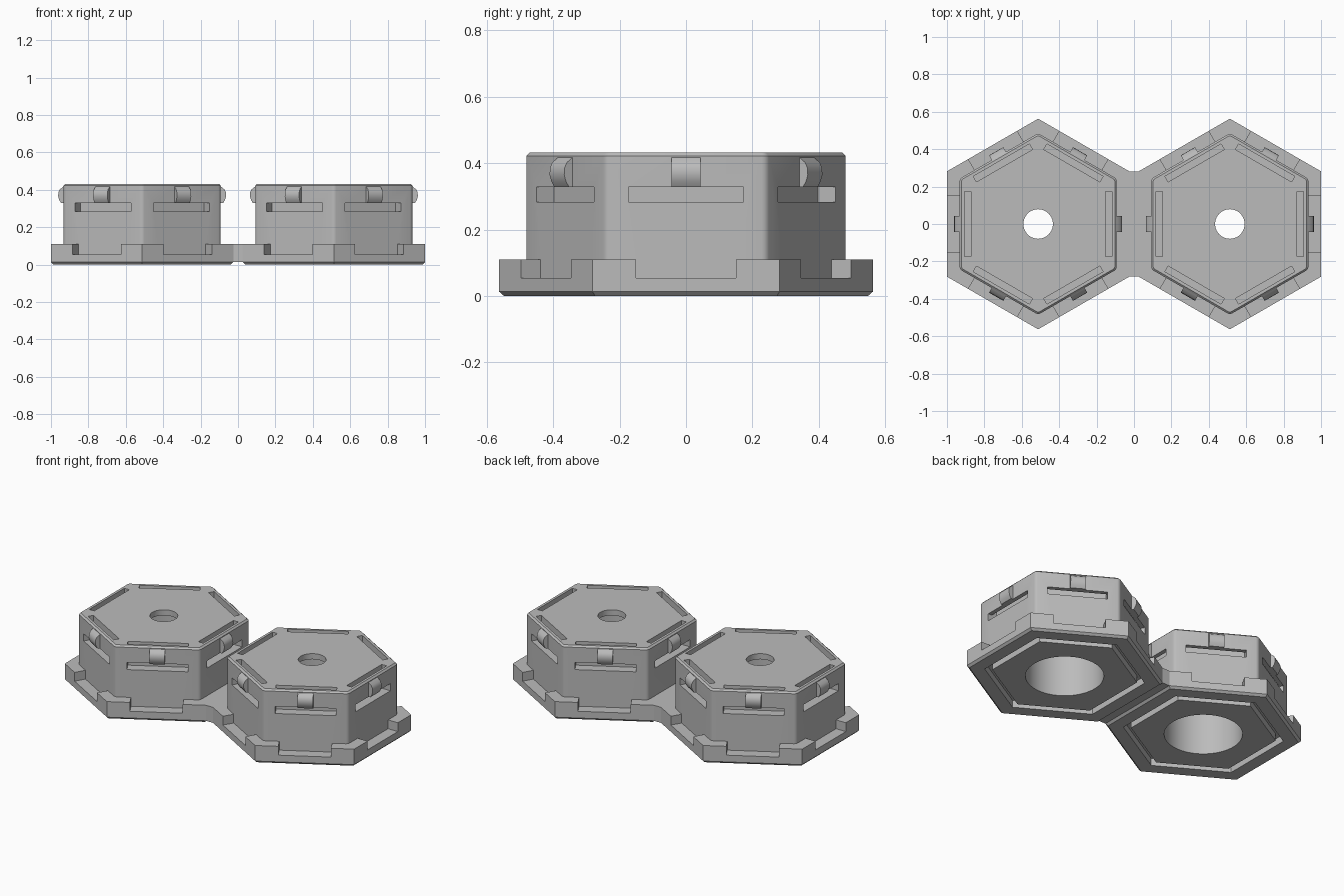
import bpy, bmesh, math
from mathutils import Matrix

if "Cube" in bpy.data.objects:
    bpy.data.objects.remove(bpy.data.objects["Cube"])

COS30 = math.cos(math.pi / 6)
CX = 0.5125                      # centre of each hexagonal module
grey = bpy.data.materials.new("plain grey")
grey.diffuse_color = (0.50, 0.50, 0.50, 1)
grey.use_nodes = True
grey.node_tree.nodes["Principled BSDF"].inputs["Base Color"].default_value = grey.diffuse_color


def make(name, bm):
    bmesh.ops.recalc_face_normals(bm, faces=bm.faces[:])
    me = bpy.data.meshes.new(name)
    bm.to_mesh(me)
    bm.free()
    me.materials.append(grey)
    ob = bpy.data.objects.new(name, me)
    bpy.context.collection.objects.link(ob)
    return ob


def prism(name, sides, apothem_or_r, z0, z1, hexa=True):
    """Upright prism; hexagons are sized by apothem with corners on +-y."""
    r = apothem_or_r / COS30 if hexa else apothem_or_r
    bm = bmesh.new()
    bmesh.ops.create_cone(bm, cap_ends=True, segments=sides, radius1=r, radius2=r, depth=z1 - z0)
    bm.verts.ensure_lookup_table()
    turn = math.pi / 2 if hexa else 0
    ang = math.atan2(bm.verts[0].co.y, bm.verts[0].co.x)
    bm.transform(Matrix.Translation((0, 0, (z0 + z1) / 2)) @ Matrix.Rotation(turn - ang, 4, 'Z'))
    return make(name, bm)


def side_prisms(name, profile, half, sides=range(6)):
    """Extrude an (outward, z) profile along the middle of the given hexagon sides."""
    bm = bmesh.new()
    for k in sides:
        m = Matrix.Rotation(k * math.pi / 3, 4, 'Z')
        rings = [[bm.verts.new((m @ Matrix.Translation((x, y, z))).translation)
                  for x, z in profile] for y in (-half, half)]
        n = len(profile)
        bm.faces.new(rings[0])
        bm.faces.new(rings[1][::-1])
        for i in range(n):
            bm.faces.new((rings[0][i], rings[0][(i + 1) % n], rings[1][(i + 1) % n], rings[1][i]))
    return make(name, bm)


def rect(x0, x1, z0, z1):
    return [(x0, z0), (x1, z0), (x1, z1), (x0, z1)]


def bake(ob):
    """Apply modifiers."""
    dg = bpy.context.evaluated_depsgraph_get()
    dg.update()
    ob.data = bpy.data.meshes.new_from_object(ob.evaluated_get(dg))
    ob.modifiers.clear()


def combine(ob, other, op):
    mod = ob.modifiers.new(op, 'BOOLEAN')
    mod.operation, mod.solver, mod.object = op, 'EXACT', other
    bake(ob)
    bpy.data.objects.remove(other)


def bevel(ob, width, segments, rule):
    bm = bmesh.new()
    bm.from_mesh(ob.data)
    edges = [e for e in bm.edges if rule(e.verts[0].co, e.verts[1].co)]
    bmesh.ops.bevel(bm, geom=edges, offset=width, segments=segments, profile=0.5, affect='EDGES')
    bm.to_mesh(ob.data)
    bm.free()


# Flange with chamfered underside and stepped-down side notches (none at the bridge side)
module = prism("left_module", 6, 0.4875, 0, 0.11)
bevel(module, 0.013, 1, lambda a, b: a.z < 0.01 and b.z < 0.01)
combine(module, side_prisms("notches", rect(0.41, 0.6, 0.055, 0.2), 0.15, range(1, 6)), 'DIFFERENCE')

# Tall hexagonal body with softened corners and chamfered top rim
body = prism("body", 6, 0.42, 0.03, 0.432)
bevel(body, 0.014, 3, lambda a, b: abs(a.z - b.z) > 0.1)
bevel(body, 0.010, 1, lambda a, b: a.z > 0.43 and b.z > 0.43)
combine(module, body, 'UNION')

# Snap latches above each side slot
latch = [(0.40, 0.328), (0.432, 0.328), (0.443, 0.345), (0.449, 0.365),
         (0.448, 0.385), (0.440, 0.402), (0.42, 0.418), (0.40, 0.418)]
combine(module, side_prisms("latches", latch, 0.044), 'UNION')

# L-shaped strap channels running from the top face out through the sides
channel = [(0.36, 0.283), (0.5, 0.283), (0.5, 0.328), (0.394, 0.328), (0.394, 0.5), (0.36, 0.5)]
combine(module, side_prisms("channels", channel, 0.173), 'DIFFERENCE')

# Hexagonal groove under the flange
ring = prism("groove", 6, 0.398, -0.1, 0.045)
combine(ring, prism("groove_core", 6, 0.36, -0.2, 0.2), 'DIFFERENCE')
combine(module, ring, 'DIFFERENCE')

# Wide bore from below and small hole through the top
combine(module, prism("bore", 64, 0.222, -0.1, 0.397, False), 'DIFFERENCE')
combine(module, prism("top_hole", 48, 0.079, 0.3, 0.6, False), 'DIFFERENCE')

# Second module is the mirror image of the first
right = module.copy()
right.data = module.data.copy()
right.name = "right_module"
bpy.context.collection.objects.link(right)
right.data.transform(Matrix.Scale(-1, 4, (1, 0, 0)))
right.data.flip_normals()
module.data.transform(Matrix.Translation((-CX, 0, 0)))
right.data.transform(Matrix.Translation((CX, 0, 0)))

# Bridge joining the two flanges
bm = bmesh.new()
bmesh.ops.create_cube(bm, size=1, matrix=Matrix.Translation((0, 0, 0.0615))
                      @ Matrix.Diagonal((0.051, 0.562, 0.097, 1)))
bridge = make("bridge", bm)

# Smooth shading with sharp edges kept
for ob in (module, right, bridge):
    bpy.ops.object.select_all(action='DESELECT')
    ob.select_set(True)
    bpy.context.view_layer.objects.active = ob
    bpy.ops.object.shade_smooth_by_angle(angle=math.radians(30))
